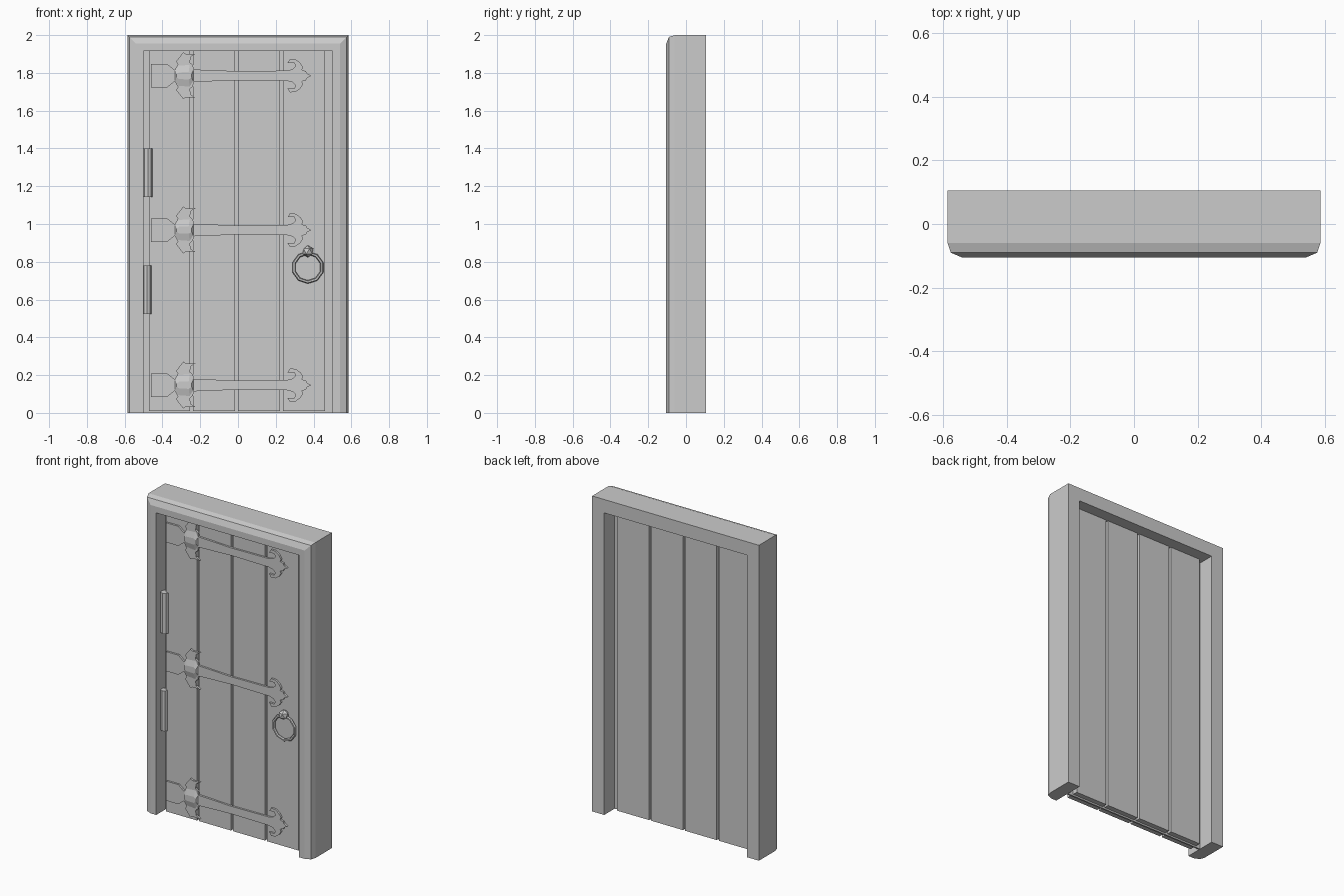
import bpy, bmesh, math
from mathutils import Matrix, Vector

cube = bpy.data.objects.get("Cube")
if cube:
    bpy.data.objects.remove(cube, do_unlink=True)

GREY = (0.6, 0.6, 0.6, 1)
grey = bpy.data.materials.new("plain_grey")
grey.use_nodes = True
grey.diffuse_color = GREY
grey.node_tree.nodes["Principled BSDF"].inputs["Base Color"].default_value = GREY


def finish(bm, name):
    bmesh.ops.recalc_face_normals(bm, faces=bm.faces)
    mesh = bpy.data.meshes.new(name)
    bm.to_mesh(mesh)
    bm.free()
    mesh.materials.append(grey)
    obj = bpy.data.objects.new(name, mesh)
    bpy.context.collection.objects.link(obj)
    return obj


def box(name, x0, x1, y0, y1, z0, z1):
    bm = bmesh.new()
    size = Matrix.Diagonal((x1 - x0, y1 - y0, z1 - z0, 1))
    mid = Matrix.Translation(((x0 + x1) / 2, (y0 + y1) / 2, (z0 + z1) / 2))
    bmesh.ops.create_cube(bm, size=1, matrix=mid @ size)
    return finish(bm, name)


def loft(name, loops):
    """Skin a row of equal closed loops and cap both ends."""
    bm = bmesh.new()
    rows = [[bm.verts.new(p) for p in loop] for loop in loops]
    n = len(rows[0])
    for a, b in zip(rows, rows[1:]):
        for i in range(n):
            j = (i + 1) % n
            bm.faces.new((a[i], a[j], b[j], b[i]))
    bm.faces.new(rows[0])
    bm.faces.new(rows[-1])
    return finish(bm, name)


# Frame: moulded profile (inset, depth) swept up, across and down with mitres
profile = [(0, .105), (0, -.06), (.01, -.09), (.045, -.105), (.085, -.105), (.085, .105)]
stations = [(-1, False), (-1, True), (1, True), (1, False)]
loft("door_frame", [[(side * (.585 - d), y, 2 - d if top else 0) for d, y in profile]
                    for side, top in stations])

# Door leaf: thin core with four planks standing proud on both sides
box("door_core", -.5, .5, -.01, 0, 0, 1.915)
for i, (x0, x1) in enumerate([(-.47, -.253), (-.237, -.015), (0, .223), (.237, .46)]):
    box(f"plank_{i + 1}", x0, x1, -.05, .032, .01, 1.915)

# Strap hinges: upper half outline, mirrored about the strap's centre line
half = [(-.46, .062), (-.375, .062), (-.335, .03), (-.318, .06), (-.328, .075),
        (-.29, .124), (-.275, .114), (-.225, .116), (-.25, .1), (-.255, .07),
        (-.238, .055), (-.235, .033), (0, .024), (.26, .027), (.29, .035),
        (.305, .05), (.298, .068), (.262, .068), (.275, .088), (.305, .086),
        (.33, .068), (.345, .045), (.338, .03), (.36, .024), (.365, .012)]
outline = half + [(.388, 0)] + [(x, -z) for x, z in reversed(half)]
boss = [(-.335, .03), (-.318, .06), (-.255, .065), (-.235, .033)]
boss += [(x, -z) for x, z in reversed(boss)]
for label, height in (("lower", .147), ("middle", .968), ("upper", 1.785)):
    loft(f"{label}_strap", [[(x, y, height + z) for x, z in outline] for y in (-.062, -.048)])
    # faceted swelling where the strap passes through its crescent
    loft(f"{label}_strap_boss", [
        [(x, -.06, height + z) for x, z in boss],
        [(-.285 + (x + .285) * .8, -.072, height + z * .3) for x, z in boss]])


def rod(name, centre, radius, length, sides, axis="Z"):
    bm = bmesh.new()
    turn = Matrix.Rotation(math.pi / 2, 4, "X") if axis == "Y" else Matrix()
    bmesh.ops.create_cone(bm, cap_ends=True, segments=sides, radius1=radius, radius2=radius,
                          depth=length, matrix=Matrix.Translation(centre) @ turn)
    return finish(bm, name)


# Hinge barrels beside the left jamb
rod("upper_hinge_barrel", (-.477, -.05, 1.272), .025, .256, 8)
rod("lower_hinge_barrel", (-.481, -.05, .652), .022, .256, 8)

# Handle: stem, faceted knob and hanging ring
rod("handle_stem", (.37, -.055, .855), .018, .03, 8, "Y")
bm = bmesh.new()
bmesh.ops.create_icosphere(bm, subdivisions=1, radius=.032,
                           matrix=Matrix.Translation((.37, -.07, .855)))
finish(bm, "handle_knob")

bm = bmesh.new()
SIDES, TUBE = 10, 6
rings = []
for i in range(SIDES):
    a = math.tau * (i + .5) / SIDES
    out = Vector((math.cos(a), 0, math.sin(a)))
    ring = []
    for k in range(TUBE):
        t = math.tau * k / TUBE
        p = out * (.077 + .009 * math.cos(t)) + Vector((0, .009 * math.sin(t), 0))
        ring.append(bm.verts.new(p + Vector((.37, -.064, .77))))
    rings.append(ring)
for i in range(SIDES):
    a, b = rings[i], rings[(i + 1) % SIDES]
    for k in range(TUBE):
        m = (k + 1) % TUBE
        bm.faces.new((a[k], a[m], b[m], b[k]))
finish(bm, "handle_ring")
